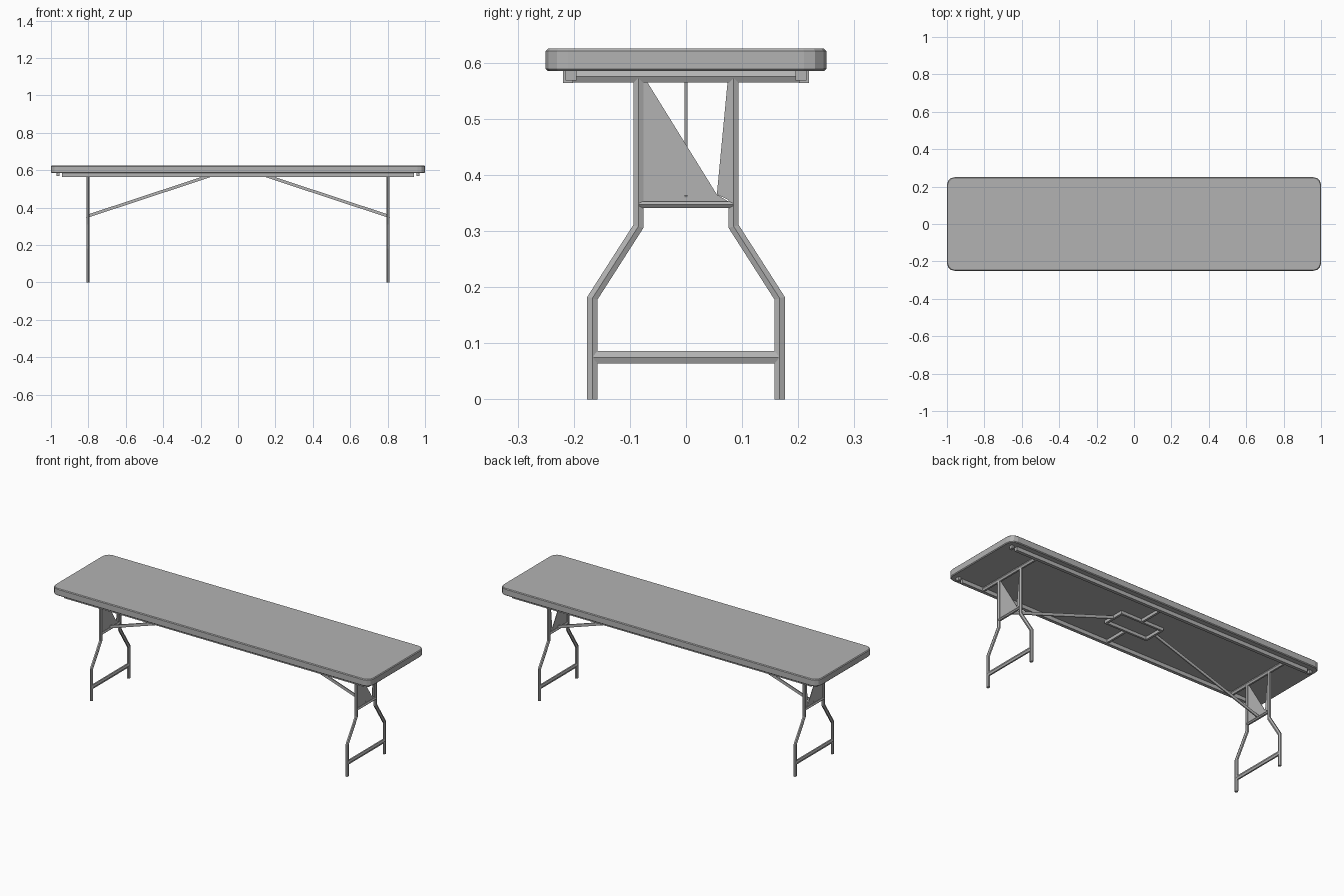
import bpy, bmesh
from math import cos, sin, pi
from mathutils import Vector

cube = bpy.data.objects.get("Cube")
if cube:
    bpy.data.objects.remove(cube)

grey = bpy.data.materials.new("grey")
grey.use_nodes = True
grey.diffuse_color = (0.45, 0.45, 0.45, 1)
grey.node_tree.nodes["Principled BSDF"].inputs["Base Color"].default_value = (0.45, 0.45, 0.45, 1)


def finish(name, bm):
    bmesh.ops.recalc_face_normals(bm, faces=bm.faces)
    mesh = bpy.data.meshes.new(name)
    bm.to_mesh(mesh)
    bm.free()
    mesh.materials.append(grey)
    obj = bpy.data.objects.new(name, mesh)
    bpy.context.collection.objects.link(obj)
    return obj


def tube(name, points, normal, half_w, half_n, sides=4):
    """Mitred bar along a flat path; half_n is measured along the plane normal."""
    pts = [Vector(p) for p in points]
    n = Vector(normal)
    bm = bmesh.new()
    rings = []
    for i, p in enumerate(pts):
        before = (p - pts[i - 1]).normalized() if i else (pts[1] - p).normalized()
        after = (pts[i + 1] - p).normalized() if i + 1 < len(pts) else before
        t = (before + after).normalized()
        side = n.cross(t) / t.dot(after)
        grow = 1 / cos(pi / sides)
        ring = []
        for k in range(sides):
            a = pi * (2 * k + 1) / sides
            ring.append(bm.verts.new(p + side * cos(a) * half_w * grow + n * sin(a) * half_n * grow))
        rings.append(ring)
    for a, b in zip(rings, rings[1:]):
        for k in range(sides):
            j = (k + 1) % sides
            bm.faces.new((a[k], a[j], b[j], b[k]))
    bm.faces.new(rings[0])
    bm.faces.new(rings[-1])
    return finish(name, bm)


def plate(name, x, outline, thick=0.003):
    """Thin sheet in the y-z plane."""
    bm = bmesh.new()
    face = bm.faces.new([bm.verts.new((x - thick / 2, y, z)) for y, z in outline])
    out = bmesh.ops.extrude_face_region(bm, geom=[face])
    moved = [v for v in out["geom"] if isinstance(v, bmesh.types.BMVert)]
    bmesh.ops.translate(bm, verts=moved, vec=(thick, 0, 0))
    return finish(name, bm)


# Table top: slab with clipped corners and softened edges
bm = bmesh.new()
bmesh.ops.create_cube(bm, size=1)
bmesh.ops.scale(bm, verts=bm.verts, vec=(2, 0.5, 0.04))
bmesh.ops.translate(bm, verts=bm.verts, vec=(0, 0, 0.605))
corners = [e for e in bm.edges if abs(e.verts[0].co.z - e.verts[1].co.z) > 0.01]
bmesh.ops.bevel(bm, geom=corners, offset=0.04, segments=3, profile=0.5, affect="EDGES")
rim = [e for e in bm.edges if abs(e.verts[0].co.z - e.verts[1].co.z) < 0.01]
bmesh.ops.bevel(bm, geom=rim, offset=0.004, segments=1, affect="EDGES")
finish("table_top", bm)

# Long rails under the top, with small end tabs
for s, word in ((1, "back"), (-1, "front")):
    tube(word + "_rail", [(-0.94, s * 0.21, 0.575), (0.94, s * 0.21, 0.575)], (0, 0, 1), 0.009, 0.011)
    for e, end in ((1, "left"), (-1, "right")):
        tube(f"{word}_{end}_tab", [(e * 0.955, s * 0.205, 0.577), (e * 0.97, s * 0.205, 0.577)],
             (0, 0, 1), 0.01, 0.009)

# Centre bracket: rectangular frame with two bars out to the rails
for s, word in ((1, "back"), (-1, "front")):
    tube(word + "_bracket_side", [(-0.135, s * 0.06, 0.577), (0.135, s * 0.06, 0.577)], (0, 0, 1), 0.006, 0.009)
    tube(word + "_bracket_arm", [(0, s * 0.06, 0.577), (0, s * 0.21, 0.577)], (0, 0, 1), 0.006, 0.009)
    tube(word + "_bracket_end", [(s * 0.13, -0.06, 0.577), (s * 0.13, 0.06, 0.577)], (0, 0, 1), 0.006, 0.009)

# Folding leg frames at both ends
for e, end in ((1, "left"), (-1, "right")):
    x = e * 0.803
    tube(end + "_pivot_bar", [(x, -0.21, 0.575), (x, 0.21, 0.575)], (1, 0, 0), 0.01, 0.008, 6)
    for s, word in ((1, "back"), (-1, "front")):
        path = [(x, s * 0.167, 0), (x, s * 0.167, 0.18), (x, s * 0.085, 0.308), (x, s * 0.085, 0.575)]
        tube(f"{end}_{word}_leg", path, (1, 0, 0), 0.009, 0.007, 6)
    tube(end + "_foot_bar", [(x, -0.165, 0.075), (x, 0.165, 0.075)], (1, 0, 0), 0.011, 0.007, 6)
    tube(end + "_middle_bar", [(x, -0.085, 0.347), (x, 0.085, 0.347)], (1, 0, 0), 0.006, 0.008, 6)

    # Gusset sheets between the legs
    plate(end + "_gusset", x, [(-0.09, 0.575), (-0.075, 0.575), (0.055, 0.365), (0.08, 0.35), (-0.09, 0.35)])
    plate(end + "_gusset_strip", x, [(0.075, 0.575), (0.088, 0.575), (0.088, 0.35), (0.055, 0.365)])

    # Diagonal brace to the centre bracket
    tube(end + "_brace", [(x, 0, 0.355), (e * 0.13, 0, 0.577)], (0, 1, 0), 0.008, 0.003)
